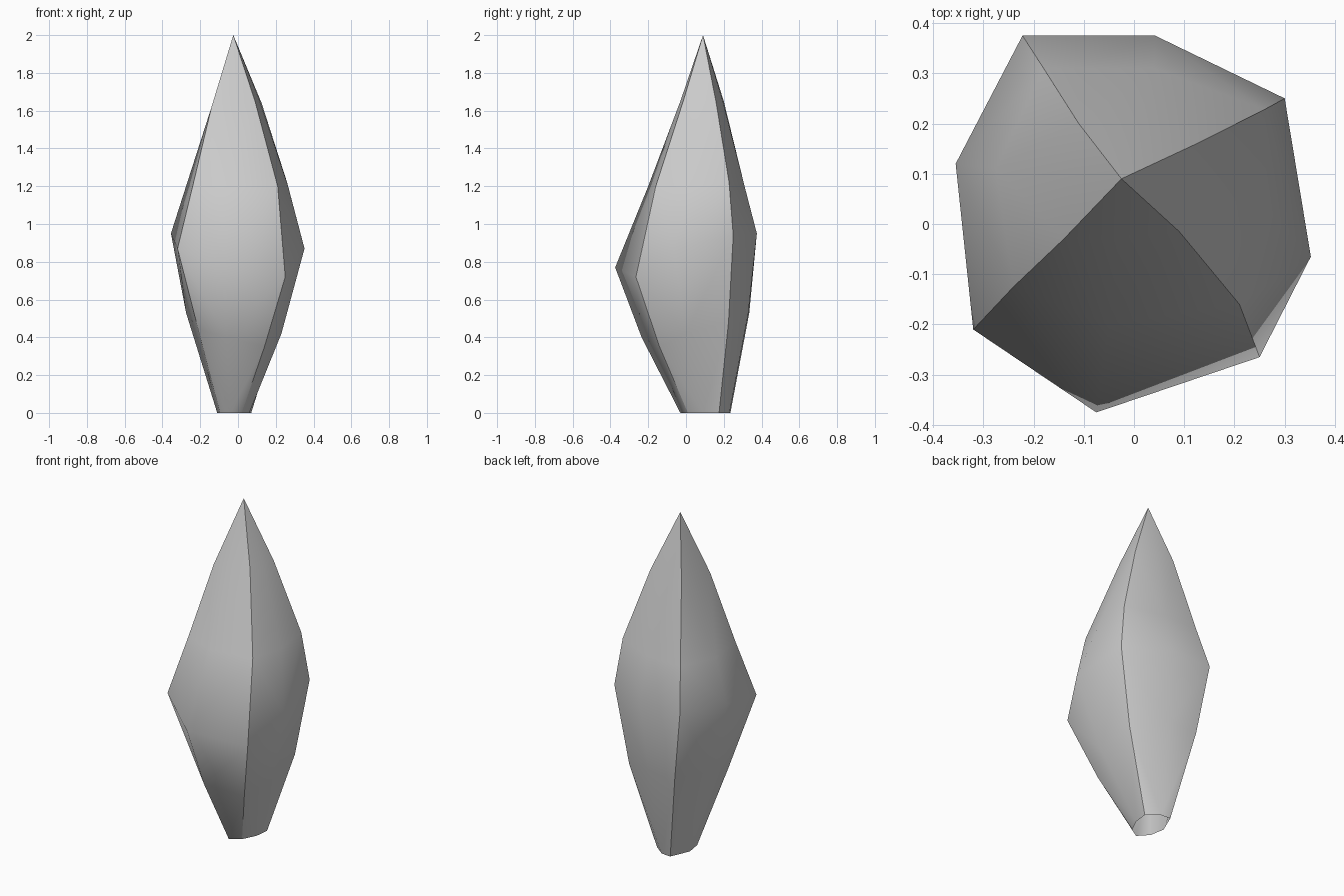
import bpy
import bmesh
from mathutils import Vector

default_cube = bpy.data.objects.get("Cube")
if default_cube:
    bpy.data.objects.remove(default_cube, do_unlink=True)


def make_material(name, colour):
    material = bpy.data.materials.new(name)
    material.use_nodes = True
    material.diffuse_color = colour
    shader = next(n for n in material.node_tree.nodes if n.type == 'BSDF_PRINCIPLED')
    shader.inputs["Base Color"].default_value = colour
    shader.inputs["Roughness"].default_value = 0.8
    return material


# Each profile climbs from the open base, past the widest point, towards the tip
tip_position = Vector((-0.025, 0.09, 2))
front_left_ridge = [(-.095, .03, 0), (-.21, -.1, .44), (-.32, -.21, .87),
                    (-.24, -.125, 1.2), (-.14, -.03, 1.62)]
front_belly = [(-.04, -.03, 0), (-.06, -.235, .4), (-.075, -.375, .77),
               (-.05, -.2, 1.2), (-.03, -.03, 1.65)]
front_right_ridge = [(.02, .01, 0), (.14, -.14, .35), (.25, -.265, .72),
                     (.21, -.16, 1.2), (.09, -.015, 1.65)]
right_belly = [(.06, .09, 0), (.23, 0, .42), (.352, -.065, .87),
               (.265, .03, 1.2), (.115, .075, 1.65)]
back_right_ridge = [(.07, .175, 0), (.22, .225, .48), (.3, .25, .94),
                    (.26, .228, 1.22), (.125, .16, 1.64)]
back_belly = [(0, .23, 0), (.02, .33, .53), (.042, .375, .95),
              (.04, .31, 1.2), (.01, .195, 1.65)]
back_left_ridge = [(-.06, .235, 0), (-.16, .335, .53), (-.222, .375, .95),
                   (-.18, .31, 1.2), (-.11, .2, 1.65)]
left_belly = [(-.11, .12, 0), (-.275, .12, .53), (-.355, .12, .95),
              (-.275, .11, 1.2), (-.13, .095, 1.64)]

# Sharp ridges alternate with soft bellies
profiles = [front_left_ridge, front_belly, front_right_ridge, right_belly,
            back_right_ridge, back_belly, back_left_ridge, left_belly]

# Skin the profiles into one open-bottomed pointed bud
bm = bmesh.new()
columns = [[bm.verts.new(point) for point in profile] for profile in profiles]
tip = bm.verts.new(tip_position)
for index, column in enumerate(columns):
    neighbour = columns[(index + 1) % len(columns)]
    for lower in range(len(column) - 1):
        upper = lower + 1
        a, b = column[lower], neighbour[lower]
        c, d = neighbour[upper], column[upper]
        # Split every panel symmetrically about its belly
        if index % 2 == 0:
            bm.faces.new((a, b, d))
            bm.faces.new((b, c, d))
        else:
            bm.faces.new((a, b, c))
            bm.faces.new((a, c, d))
    bm.faces.new((column[-1], neighbour[-1], tip))

for face in bm.faces:
    face.smooth = True

# Keep the four ridges crisp
for column in columns[::2]:
    ridge = column + [tip]
    for start, end in zip(ridge, ridge[1:]):
        bm.edges.get((start, end)).smooth = False

mesh = bpy.data.meshes.new("bud")
bm.to_mesh(mesh)
bm.free()
mesh.materials.append(make_material("plain grey", (0.6, 0.6, 0.6, 1)))

bud = bpy.data.objects.new("bud", mesh)
bpy.context.collection.objects.link(bud)
